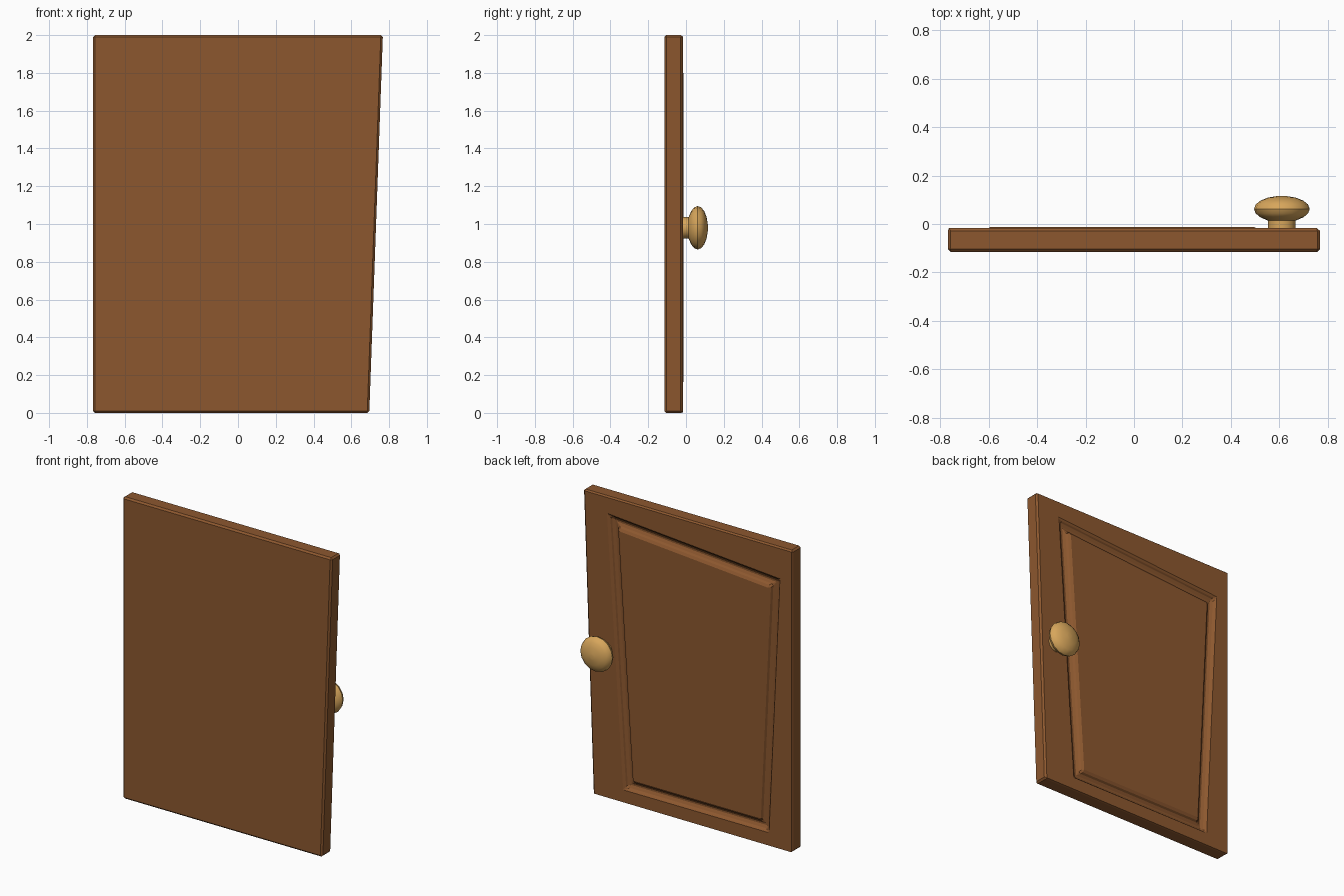
import bpy, bmesh, math
from mathutils import Vector

if "Cube" in bpy.data.objects:
    bpy.data.objects.remove(bpy.data.objects["Cube"])


def material(name, rgb):
    m = bpy.data.materials.new(name)
    m.diffuse_color = (*rgb, 1)
    m.use_nodes = True
    m.node_tree.nodes["Principled BSDF"].inputs["Base Color"].default_value = m.diffuse_color
    return m


def make_object(name, bm, mat):
    bmesh.ops.recalc_face_normals(bm, faces=bm.faces)
    me = bpy.data.meshes.new(name)
    bm.to_mesh(me)
    bm.free()
    me.materials.append(mat)
    ob = bpy.data.objects.new(name, me)
    bpy.context.collection.objects.link(ob)
    return ob


def inset(quad, d):
    """Shrink a counter-clockwise (x, z) polygon by d with mitred corners."""
    out = []
    n = len(quad)
    for i in range(n):
        p, a, b = (Vector(quad[k % n]) for k in (i, i - 1, i + 1))
        u, v = (p - a).normalized(), (b - p).normalized()
        n1, n2 = Vector((-u.y, u.x)), Vector((-v.y, v.x))
        out.append(p + (n1 + n2) * d / (1 + n1.dot(n2)))
    return out


def loft(bm, rings, cap=True):
    """Bridge consecutive vertex rings and cap both ends."""
    rows = [[bm.verts.new(c) for c in r] for r in rings]
    for r, s in zip(rows, rows[1:]):
        for i in range(len(r)):
            j = (i + 1) % len(r)
            bm.faces.new((r[i], r[j], s[j], s[i]))
    bm.faces.new(rows[0])
    bm.faces.new(rows[-1])


wood = material("brown_wood", (0.265, 0.097, 0.028))
knob_wood = material("light_tan_wood", (0.68, 0.38, 0.105))

# Crooked door slab with a routed groove around a raised panel on the back
slab = [(-0.767, 0), (0.695, 0), (0.767, 2), (-0.767, 2)]
groove = [(-0.593, 0.09), (0.4625, 0.09), (0.58, 1.88), (-0.674, 1.785)]
steps = [(slab, 0, -0.115), (slab, 0, -0.017), (groove, 0, -0.017),
         (groove, 0.018, -0.045), (groove, 0.05, -0.045), (groove, 0.068, -0.012)]
bm = bmesh.new()
loft(bm, [[(p[0], y, p[1]) for p in inset(q, d)] for q, d, y in steps])
door = make_object("door_panel", bm, wood)
bev = door.modifiers.new("edge_chamfer", 'BEVEL')
bev.width = 0.011
bev.segments = 1
bev.limit_method = 'ANGLE'
bev.angle_limit = math.radians(30)

# Round knob: straight stem flowing into a flattened ball
profile = [(0.057, -0.025), (0.057, 0.014)]
for k in range(1, 8):
    a = math.radians(-60 + k * 20)
    profile.append((0.115 * math.cos(a), 0.062 + 0.054 * math.sin(a)))
profile.append((0.012, 0.116))
SIDES = 16
bm = bmesh.new()
loft(bm, [[(0.61 + r * math.cos(2 * math.pi * i / SIDES), y,
            0.98 + r * math.sin(2 * math.pi * i / SIDES)) for i in range(SIDES)]
          for r, y in profile])
knob = make_object("door_knob", bm, knob_wood)
bpy.context.view_layer.objects.active = knob
knob.select_set(True)
bpy.ops.object.shade_smooth_by_angle(angle=math.radians(40))
